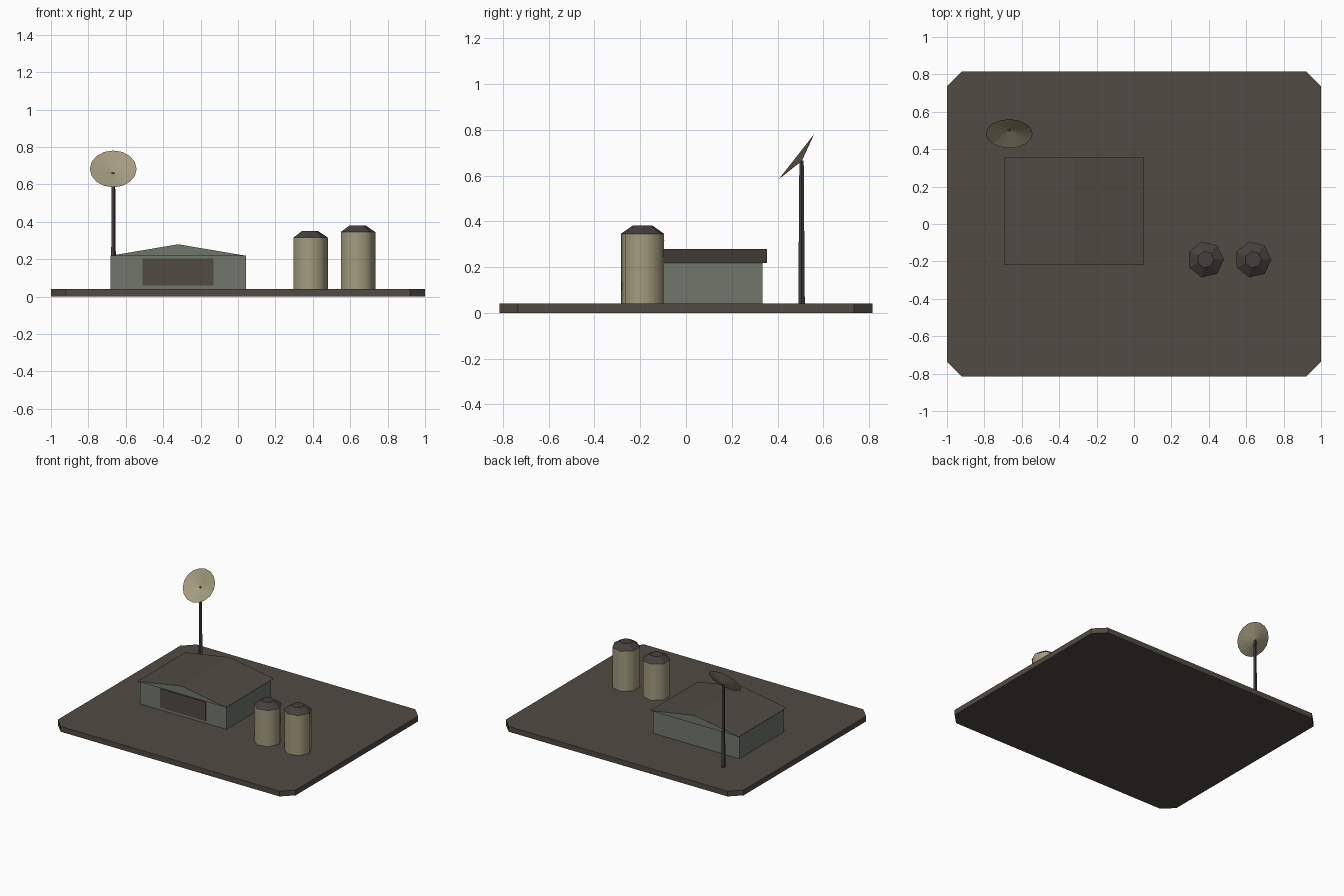
import bpy, bmesh
from math import cos, sin, pi
from mathutils import Matrix, Vector

default = bpy.data.objects.get("Cube")
if default:
    bpy.data.objects.remove(default, do_unlink=True)


def material(name, rgb):
    m = bpy.data.materials.new(name)
    m.use_nodes = True
    m.diffuse_color = (*rgb, 1)
    m.node_tree.nodes["Principled BSDF"].inputs["Base Color"].default_value = (*rgb, 1)
    return m


earth = material("dark brown", (0.083, 0.069, 0.055))
wall_green = material("grey green", (0.16, 0.185, 0.145))
tan = material("pale tan", (0.37, 0.33, 0.21))
iron = material("dark iron", (0.06, 0.052, 0.046))


def finish(name, bm, *mats):
    bmesh.ops.recalc_face_normals(bm, faces=bm.faces)
    mesh = bpy.data.meshes.new(name)
    bm.to_mesh(mesh)
    bm.free()
    for m in mats:
        mesh.materials.append(m)
    ob = bpy.data.objects.new(name, mesh)
    bpy.context.collection.objects.link(ob)
    return ob


def prism(bm, outline, offset):
    """Extrude a closed outline of 3D points along an offset."""
    face = bm.faces.new([bm.verts.new(p) for p in outline])
    ext = bmesh.ops.extrude_face_region(bm, geom=[face], use_keep_orig=True)
    moved = [v for v in ext["geom"] if isinstance(v, bmesh.types.BMVert)]
    bmesh.ops.translate(bm, verts=moved, vec=offset)


def box(name, lo, hi, mat):
    bm = bmesh.new()
    outline = [(lo[0], lo[1], lo[2]), (hi[0], lo[1], lo[2]),
               (hi[0], hi[1], lo[2]), (lo[0], hi[1], lo[2])]
    prism(bm, outline, (0, 0, hi[2] - lo[2]))
    return finish(name, bm, mat)


def frustum(name, sides, center, z0, z1, r0, r1, mat, smooth=False):
    bm = bmesh.new()
    rings = [[bm.verts.new((center[0] + r * cos(2 * pi * i / sides),
                            center[1] + r * sin(2 * pi * i / sides), z))
              for i in range(sides)] for r, z in ((r0, z0), (r1, z1))]
    for i in range(sides):
        j = (i + 1) % sides
        side = bm.faces.new((rings[0][i], rings[0][j], rings[1][j], rings[1][i]))
        side.smooth = smooth
    bm.faces.new(rings[0])
    bm.faces.new(rings[1])
    return finish(name, bm, mat)


# Ground slab with clipped corners
GROUND = 0.04
bm = bmesh.new()
corners = []
for sx, sy in ((1, 1), (-1, 1), (-1, -1), (1, -1)):
    pair = [(sx, sy * 0.735, 0), (sx * 0.92, sy * 0.815, 0)]
    corners += pair if sx * sy > 0 else pair[::-1]
prism(bm, corners, (0, 0, GROUND))
finish("ground_slab", bm, earth)

# Shed walls, door and gabled roof
box("shed_walls", (-0.683, -0.2, GROUND), (0.043, 0.335, 0.218), wall_green)
box("shed_door", (-0.51, -0.206, 0.06), (-0.13, -0.199, 0.203), earth)
bm = bmesh.new()
prism(bm, [(-0.693, -0.22, 0.217), (0.053, -0.22, 0.217), (-0.32, -0.22, 0.28)],
      (0, 0.575, 0))
bmesh.ops.recalc_face_normals(bm, faces=bm.faces)
for f in bm.faces:
    f.material_index = 1 if abs(f.normal.y) > 0.9 else 0
finish("shed_roof", bm, earth, wall_green)

# Pair of storage tanks with shallow caps
for label, x, top in (("left", 0.637, 0.345), ("right", 0.383, 0.315)):
    spot = (x, -0.19)
    tank = frustum(label + "_tank", 7, spot, GROUND, top, 0.097, 0.097, tan, smooth=True)
    for e in tank.data.edges:
        v0, v1 = (tank.data.vertices[i].co for i in e.vertices)
        e.use_edge_sharp = abs(v0.z - v1.z) < 0.01
    frustum(label + "_tank_cap", 7, spot, top, top + 0.036, 0.098, 0.045, iron)

# Mast and tilted dish, an open shallow cone
frustum("dish_mast", 5, (-0.667, 0.505), GROUND, 0.665, 0.015, 0.01, iron)
bm = bmesh.new()
bmesh.ops.create_cone(bm, segments=16, radius1=0, radius2=0.125, depth=0.03, cap_ends=False)
bmesh.ops.remove_doubles(bm, verts=bm.verts, dist=0.0001)
facing = Vector((0, -0.787, 0.617))
turn = Matrix.Rotation(facing.angle(Vector((0, 0, 1))), 4, "X")
bmesh.ops.translate(bm, verts=bm.verts, vec=(0, 0, -0.015))
bmesh.ops.transform(bm, verts=bm.verts,
                    matrix=Matrix.Translation((-0.667, 0.483, 0.683)) @ turn)
finish("dish", bm, tan)
